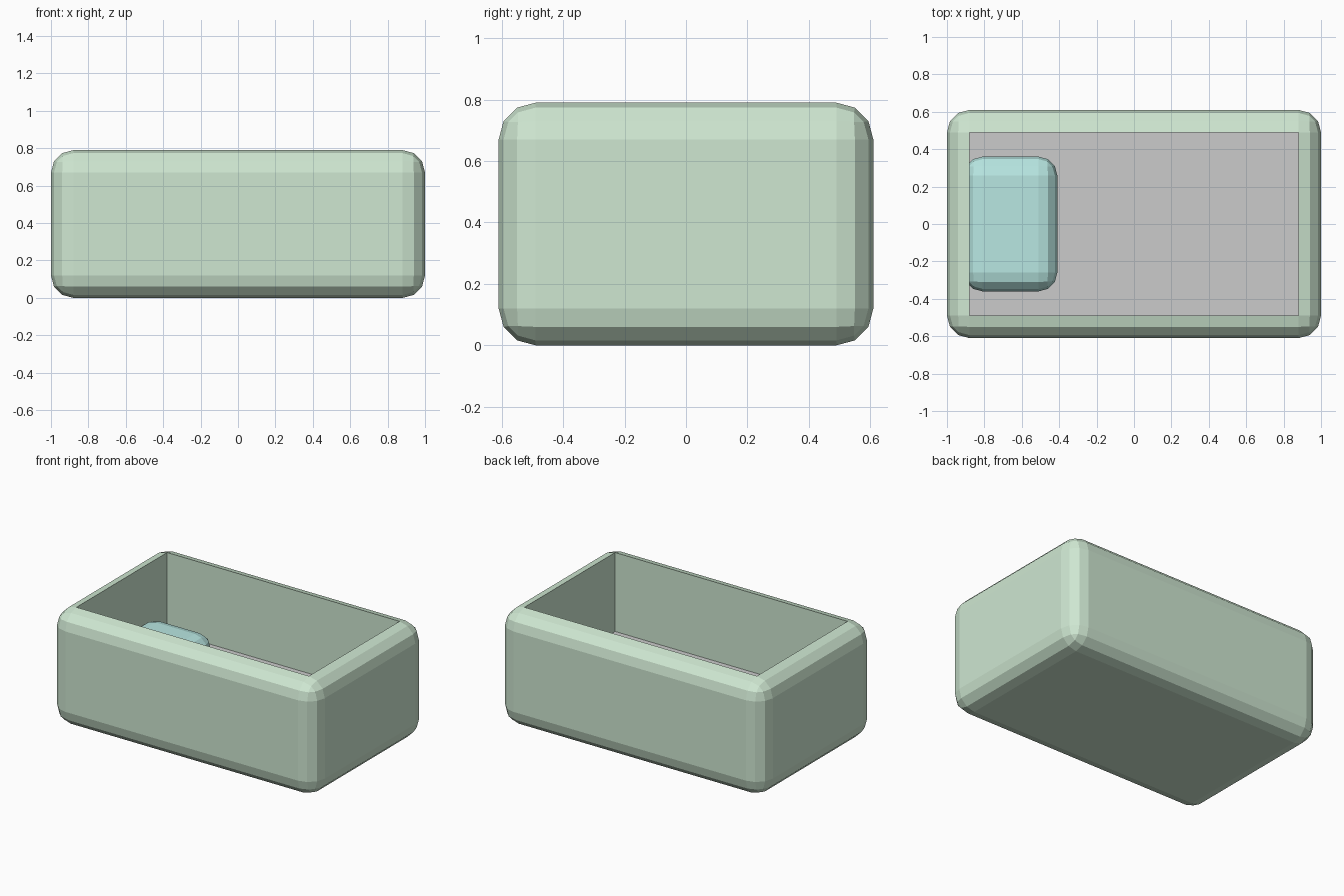
import bpy, bmesh
from mathutils import Matrix, Vector

if "Cube" in bpy.data.objects:
    bpy.data.objects.remove(bpy.data.objects["Cube"])


def material(name, rgb):
    m = bpy.data.materials.new(name)
    m.diffuse_color = (*rgb, 1)
    m.use_nodes = True
    m.node_tree.nodes["Principled BSDF"].inputs["Base Color"].default_value = m.diffuse_color
    return m


def box(name, lo, hi, bevel=0, mat=None, cavity_floor=None):
    """Box between two corners, optionally rounded and hollowed from the top."""
    lo, hi = Vector(lo), Vector(hi)
    bm = bmesh.new()
    bmesh.ops.create_cube(bm, size=1, matrix=Matrix.Translation((lo + hi) / 2)
                          @ Matrix.Diagonal((*(hi - lo), 1)))
    if bevel:
        bmesh.ops.bevel(bm, geom=bm.edges[:], offset=bevel, segments=3,
                        profile=0.5, affect='EDGES')
    if cavity_floor is not None:
        top = max(bm.faces, key=lambda f: f.calc_center_median().z)
        new = bmesh.ops.extrude_discrete_faces(bm, faces=[top])["faces"][0]
        for v in new.verts:
            v.co.z = cavity_floor
    bmesh.ops.recalc_face_normals(bm, faces=bm.faces[:])
    me = bpy.data.meshes.new(name)
    bm.to_mesh(me)
    bm.free()
    if mat:
        me.materials.append(mat)
    ob = bpy.data.objects.new(name, me)
    bpy.context.collection.objects.link(ob)
    return ob


green = material("green", (0.62, 0.80, 0.64))
teal = material("teal", (0.48, 0.80, 0.76))

# Rounded tub, hollow inside the flat part of its top
box("tub", (-1, -0.61, 0), (1, 0.61, 0.79), 0.12, green, cavity_floor=0.2)
# Grey pad filling the bottom of the cavity
box("floor_pad", (-0.88, -0.49, 0.2), (0.88, 0.49, 0.25))
# Cushion tucked against the left wall
box("cushion", (-0.91, -0.36, 0.2), (-0.41, 0.36, 0.42), 0.1, teal)
